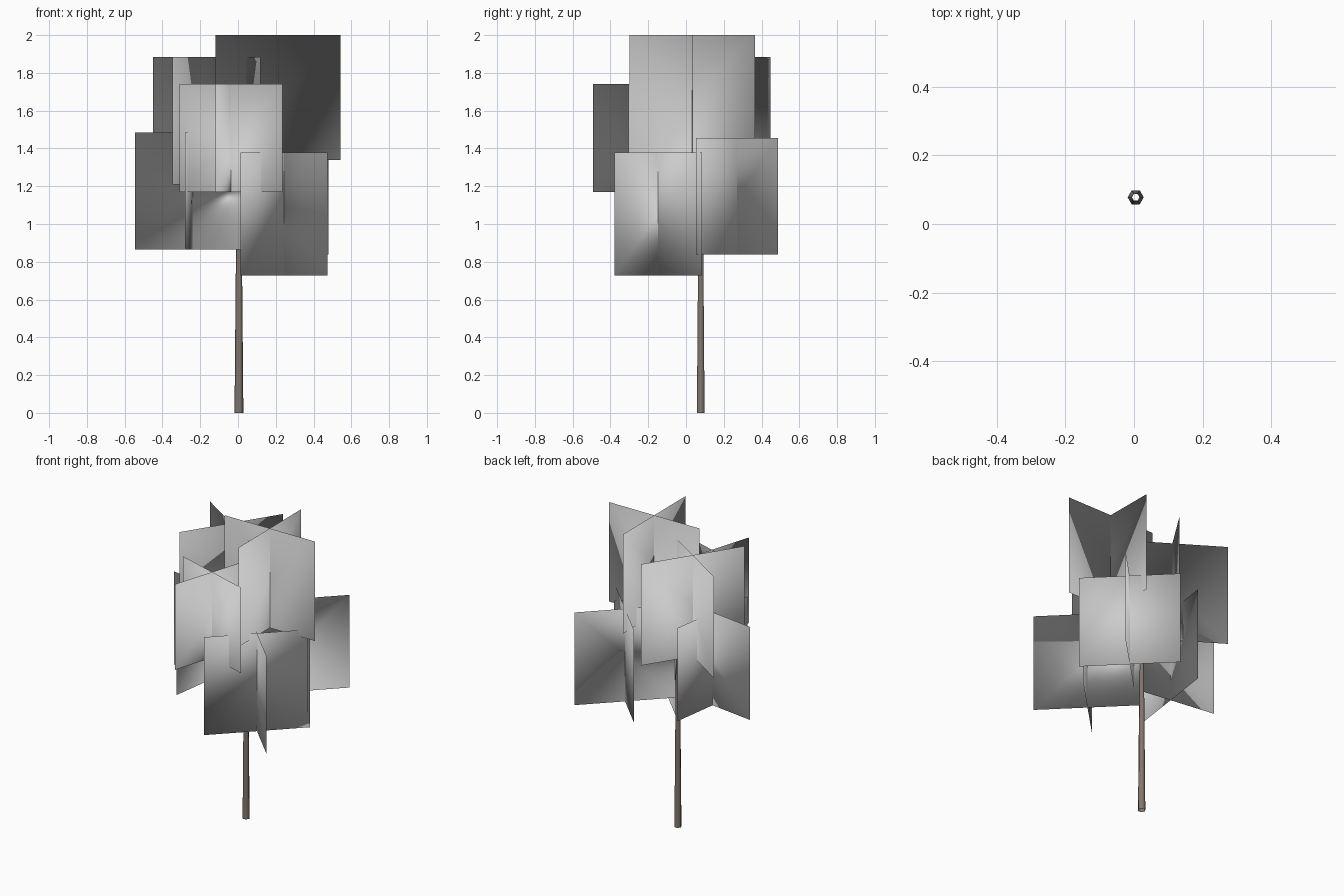
import bpy, bmesh, math
from mathutils import Matrix, Vector

if "Cube" in bpy.data.objects:
    bpy.data.objects.remove(bpy.data.objects["Cube"])

CROWN_CENTRE = Vector((0, 0, 1.2))


def finish(bm, name, smooth=False):
    mesh = bpy.data.meshes.new(name)
    bm.to_mesh(mesh)
    bm.free()
    for p in mesh.polygons:
        p.use_smooth = smooth
    obj = bpy.data.objects.new(name, mesh)
    bpy.context.collection.objects.link(obj)
    return obj


def leaf_cluster(name, x, y, z_bottom, size, angle):
    """Two upright square cards crossing at right angles."""
    bm = bmesh.new()
    h = size / 2
    for turn in (angle, angle + 90):
        d = Vector((math.cos(math.radians(turn)), math.sin(math.radians(turn)), 0)) * h
        base = Vector((x, y, z_bottom))
        up = Vector((0, 0, size))
        bm.faces.new([bm.verts.new(p) for p in
                      (base - d, base + d, base + d + up, base - d + up)])
    obj = finish(bm, name, smooth=True)
    # shade the cards as one rounded crown
    obj.data.normals_split_custom_set_from_vertices(
        [(v.co - CROWN_CENTRE).normalized() for v in obj.data.vertices])
    return obj


# Foliage: six crossed-card clusters (x, y, bottom, size, rotation)
clusters = {
    "leaves_top": (0.211, 0.033, 1.338, 0.662, 0.4),
    "leaves_lower_front": (0.243, -0.147, 0.727, 0.652, 45),
    "leaves_lower_back": (0.26, 0.27, 0.838, 0.617, 45),
    "leaves_upper_front": (-0.037, -0.22, 1.17, 0.57, -17),
    "leaves_lower_left": (-0.238, 0.06, 0.865, 0.62, -8),
    "leaves_upper_back": (-0.165, 0.164, 1.21, 0.675, -32.5),
}
for name, args in clusters.items():
    leaf_cluster(name, *args)

# Trunk: open six-sided tapered tube
height = 1.4
bm = bmesh.new()
bmesh.ops.create_cone(bm, cap_ends=False, segments=6, radius1=0.0235, radius2=0.011,
                      depth=height, matrix=Matrix.Translation((0.005, 0.078, height / 2))
                      @ Matrix.Rotation(math.radians(30), 4, 'Z'))
trunk = finish(bm, "trunk", smooth=True)
bark = bpy.data.materials.new("bark")
bark.diffuse_color = (0.22, 0.185, 0.16, 1)
bark.use_nodes = True
bark.node_tree.nodes["Principled BSDF"].inputs["Base Color"].default_value = bark.diffuse_color
trunk.data.materials.append(bark)
